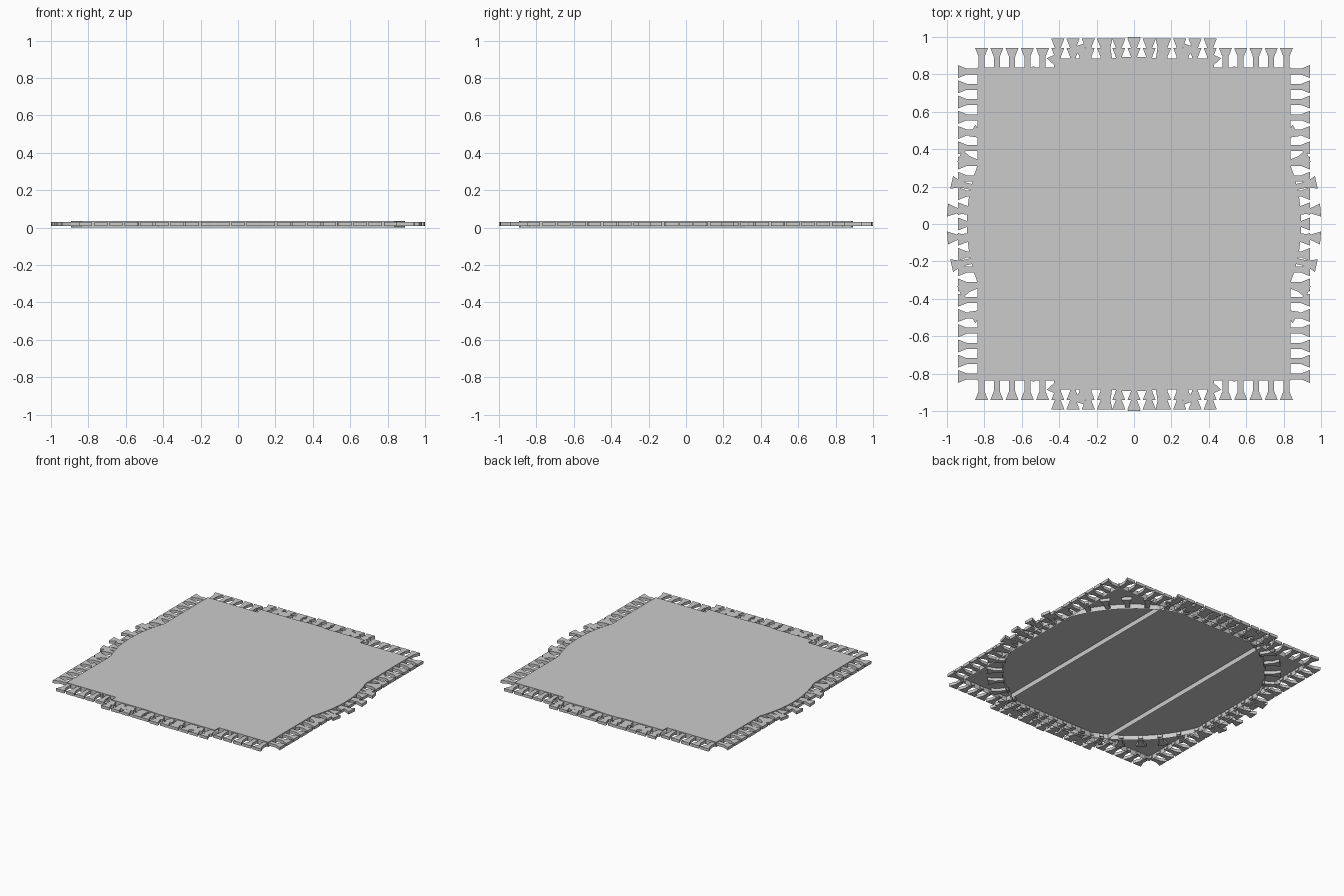
import bpy, bmesh, math
from mathutils import Matrix, Vector

if "Cube" in bpy.data.objects:
    bpy.data.objects.remove(bpy.data.objects["Cube"])

TOP, LOW = 0.04, 0.004        # rug surface and lower rim
T0, T1 = 0.013, 0.034         # tassel underside and top


def finish(name, bm):
    mesh = bpy.data.meshes.new(name)
    bm.to_mesh(mesh)
    bm.free()
    ob = bpy.data.objects.new(name, mesh)
    bpy.context.collection.objects.link(ob)
    return ob


def rug_shell(name, outline):
    # flat top with a downturned rim, open underneath
    bm = bmesh.new()
    top = [bm.verts.new((x, y, TOP)) for x, y in outline]
    low = [bm.verts.new((x, y, LOW)) for x, y in outline]
    bm.faces.new(top)
    n = len(top)
    for i in range(n):
        j = (i + 1) % n
        bm.faces.new((top[j], top[i], low[i], low[j]))
    return finish(name, bm)


def tassel_row(name, places):
    # each place is (x, y, outward angle)
    profile = [(-0.01, -0.016), (0.058, -0.016), (0.106, -0.035),
               (0.106, 0.035), (0.058, 0.016), (-0.01, 0.016)]
    bm = bmesh.new()
    for x, y, a in places:
        m = Matrix.Translation((x, y, 0)) @ Matrix.Rotation(a, 4, 'Z')
        up = [bm.verts.new(m @ Vector((u, v, T1))) for u, v in profile]
        dn = [bm.verts.new(m @ Vector((u, v, T0))) for u, v in profile]
        bm.faces.new(up)
        bm.faces.new(dn[::-1])
        for i in range(6):
            j = (i + 1) % 6
            bm.faces.new((up[j], up[i], dn[i], dn[j]))
    return finish(name, bm)


def rectangle(w, h):
    return [(-w, -h), (w, -h), (w, h), (-w, h)]


STEP = 0.0815
Q = math.pi / 2

# square rug, tassels on all four sides
S = 0.836
rug_shell("square_rug", rectangle(S, S))
places = []
for k in range(4):
    a = k * Q
    c, s = math.cos(a), math.sin(a)
    for i in range(-10, 11):
        t = i * STEP
        places.append((S * c - t * s, S * s + t * c, a))
tassel_row("square_rug_tassels", places)

# runner rug, tassels on the two short ends
L = 0.885
rug_shell("runner_rug", rectangle(0.428, L))
tassel_row("runner_rug_tassels",
           [(i * STEP, sgn * L, sgn * Q) for sgn in (-1, 1) for i in range(-5, 6)])

# round rug, radial tassels
R, N = 0.894, 42
rug_shell("round_rug", [(R * math.cos(i * math.tau / 84), R * math.sin(i * math.tau / 84))
                        for i in range(84)])
angles = [(i + 0.5) * math.tau / N for i in range(N)]
tassel_row("round_rug_tassels",
           [(R * math.cos(a), R * math.sin(a), a) for a in angles])

# rest the rims on the ground
for ob in bpy.context.collection.objects:
    ob.location.z = -LOW
